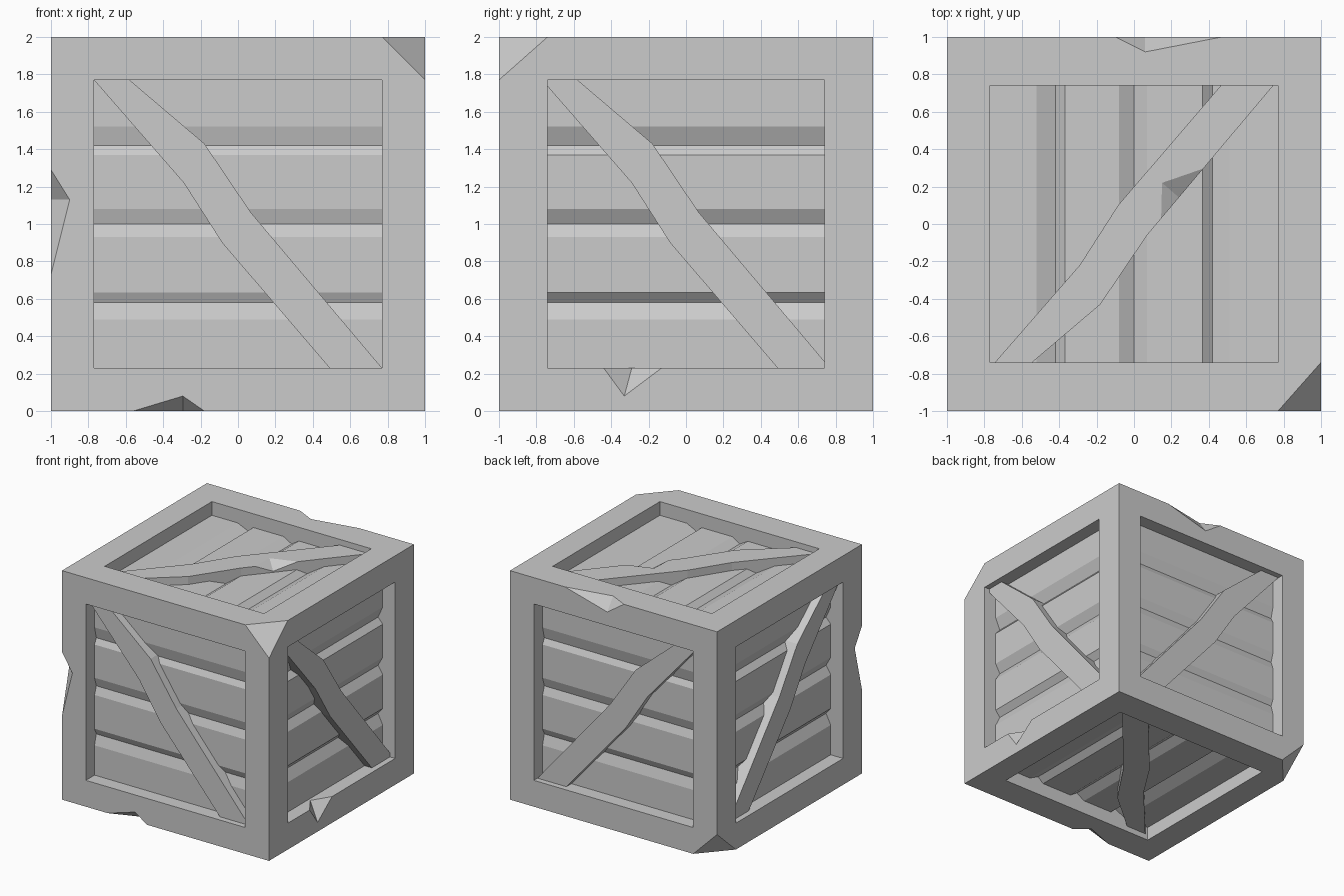
import bpy, bmesh
from math import copysign
from mathutils import Vector

if "Cube" in bpy.data.objects:
    bpy.data.objects.remove(bpy.data.objects["Cube"])

RECESS, FLOOR, BRACE_FACE = 0.12, 0.17, 0.05


def finish(name, bm):
    bmesh.ops.recalc_face_normals(bm, faces=bm.faces[:])
    me = bpy.data.meshes.new(name)
    bm.to_mesh(me)
    bm.free()
    ob = bpy.data.objects.new(name, me)
    bpy.context.collection.objects.link(ob)
    return ob


def prism(name, lower, upper):
    bm = bmesh.new()
    a = [bm.verts.new(p) for p in lower]
    b = [bm.verts.new(p) for p in upper]
    bm.faces.new(a)
    bm.faces.new(b)
    n = len(a)
    for i in range(n):
        j = (i + 1) % n
        bm.faces.new((a[i], a[j], b[j], b[i]))
    return finish(name, bm)


def chip(ob, points, pivot):
    # remove a tetrahedron, enlarged about a point lying on its cutting faces
    bm = bmesh.new()
    for p in points:
        bm.verts.new(pivot + (Vector(p) - pivot) * 1.3)
    bmesh.ops.convex_hull(bm, input=bm.verts[:])
    cutter = finish("chip_cutter", bm)
    cutter.hide_render = True
    mod = ob.modifiers.new("chip", 'BOOLEAN')
    mod.operation = 'DIFFERENCE'
    mod.solver = 'EXACT'
    mod.object = cutter
    bpy.context.view_layer.objects.active = ob
    bpy.ops.object.modifier_apply(modifier=mod.name)
    bpy.data.objects.remove(cutter)


def edge_chip(ob, a, b, c, d):
    chip(ob, (a, b, c, d), (Vector(c) + Vector(d)) / 2)


def corner_chip(ob, corner, p, q, r):
    chip(ob, (corner, p, q, r), (Vector(p) + Vector(q) + Vector(r)) / 3)


# Frame: cube with a recess in each face
bm = bmesh.new()
bmesh.ops.create_cube(bm, size=2)
sides = bm.faces[:]
bmesh.ops.inset_individual(bm, faces=sides, thickness=0.23)
for v in bm.verts:
    for axis, opening in enumerate((0.77, 0.74, 0.77)):
        if abs(v.co[axis]) < 0.95:
            v.co[axis] = copysign(opening, v.co[axis])
for f in bmesh.ops.extrude_discrete_faces(bm, faces=sides)["faces"]:
    f.normal_update()
    n = f.normal.copy()
    if n.dot(f.calc_center_median()) < 0:
        n.negate()
    bmesh.ops.translate(bm, verts=f.verts[:], vec=-n * FLOOR)
bmesh.ops.translate(bm, verts=bm.verts[:], vec=(0, 0, 1))
frame = finish("frame", bm)

# Damage on the frame
corner_chip(frame, (1, -1, 2), (0.77, -1, 2), (1, -0.74, 2), (1, -1, 1.77))
corner_chip(frame, (-1, 1, 0), (-0.77, 1, 0), (-1, 0.74, 0), (-1, 1, 0.23))
edge_chip(frame, (-1, -1, 0.73), (-1, -1, 1.29), (-0.9, -1, 1.13), (-1, -0.9, 1.13))
edge_chip(frame, (-0.56, -1, 0), (-0.18, -1, 0), (-0.295, -1, 0.08), (-0.295, -0.9, 0))
edge_chip(frame, (1, -0.44, 0.23), (1, -0.13, 0.23), (1, -0.33, 0.08), (0.9, -0.29, 0.23))
edge_chip(frame, (-0.1, 1, 2), (0.47, 1, 2), (0.06, 0.92, 2), (0.06, 1, 1.89))

# Each side maps (across, up, depth) to the world
SIDES = {
    "front": lambda u, v, d: (u, d - 1, 1 + v),
    "back": lambda u, v, d: (u, 1 - d, 1 + v),
    "right": lambda u, v, d: (1 - d, u, 1 + v),
    "left": lambda u, v, d: (d - 1, u, 1 + v),
    "top": lambda u, v, d: (u, -v, 2 - d),
    "bottom": lambda u, v, d: (u, -v, d),
}
GROOVES = ((0.52, 0.42, 0.37), (0.08, 0.0, -0.07), (-0.365, -0.42, -0.51))


def plank_profile(groove):
    # three V grooves (start, deepest, end)
    pts = [(0.78, RECESS)]
    for a, b, c in GROOVES:
        pts += [(a, RECESS), (b, groove), (c, RECESS)]
    return pts + [(-0.78, RECESS), (-0.78, FLOOR), (0.78, FLOOR)]


# Bent diagonal board outline
outline = [(-0.77, 0.77), (-0.58, 0.77), (-0.18, 0.43), (0.07, 0.06),
           (0.77, -0.77), (0.49, -0.77), (-0.085, -0.1), (-0.29, 0.22)]

for side, place in SIDES.items():
    flat = side in ("top", "bottom")
    profile = plank_profile(0.145 if side in ("front", "back") else 0.165)

    def row(w):
        return [place(-t, w, d) if flat else place(w, t, d) for t, d in profile]

    prism(side + "_planks", row(-0.78), row(0.78))
    brace = prism(side + "_brace",
                  [place(u, v, BRACE_FACE) for u, v in outline],
                  [place(u, v, 0.165) for u, v in outline])
    if side == "top":
        # splinter missing from the top board
        edge_chip(brace, (0.145, 0.029, 1.95), (0.37, 0.296, 1.95),
                  (0.15, 0.22, 1.95), (0.24, 0.142, 1.89))
